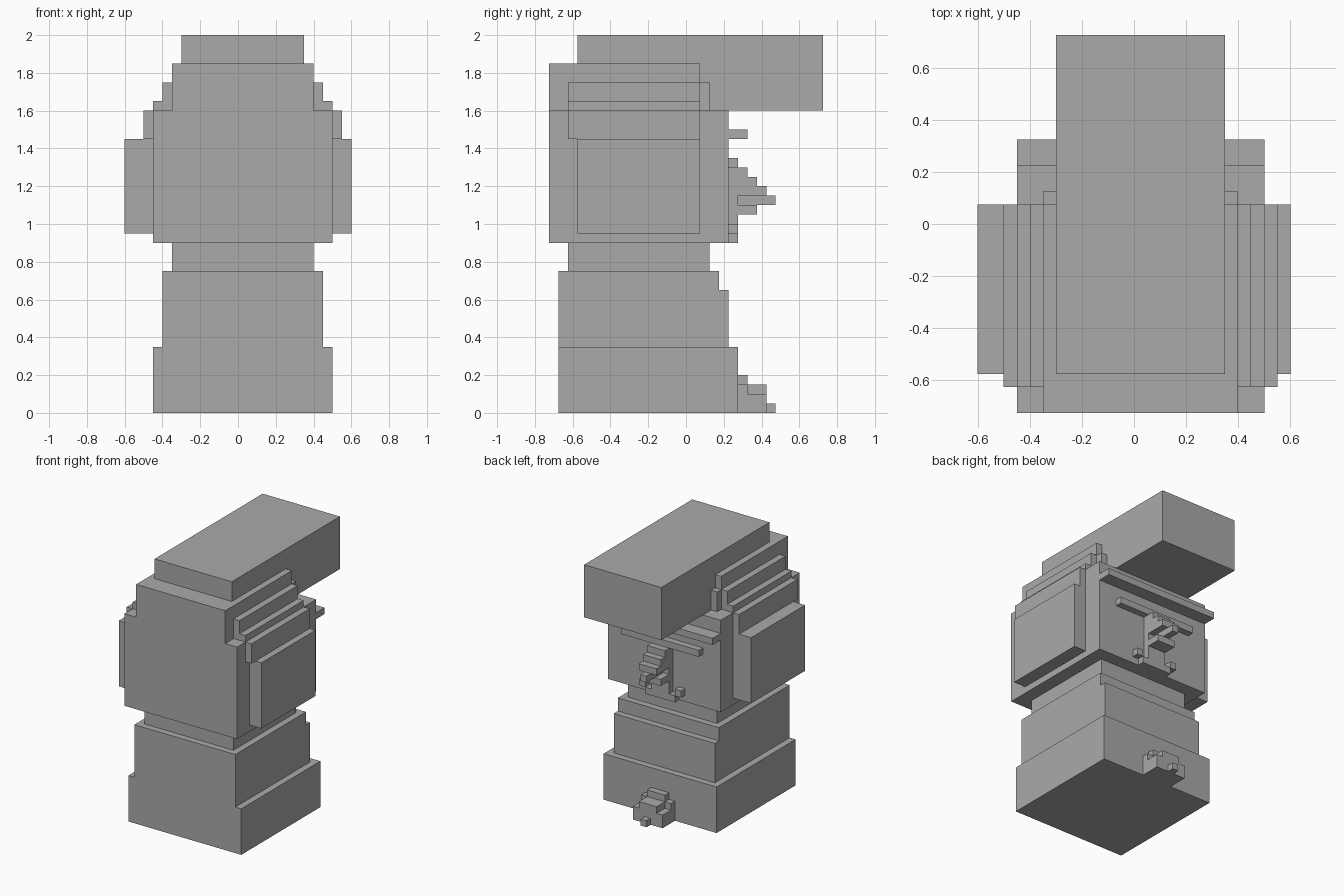
import bpy
import bmesh
from mathutils import Vector

cube = bpy.data.objects.get("Cube")
if cube:
    bpy.data.objects.remove(cube, do_unlink=True)

stone = bpy.data.materials.new("grey_stone")
stone.use_nodes = True
GREY = (0.4, 0.4, 0.4, 1)
stone.diffuse_color = GREY
stone.node_tree.nodes["Principled BSDF"].inputs["Base Color"].default_value = GREY

MID = 0.025  # centre plane of the body


def block(name, x, y, z):
    """Flat box from its x, y and z ranges."""
    lo, hi = Vector((x[0], y[0], z[0])), Vector((x[1], y[1], z[1]))
    bm = bmesh.new()
    bmesh.ops.create_cube(bm, size=1)
    for v in bm.verts:
        v.co = (lo + hi) / 2 + v.co * (hi - lo)
    mesh = bpy.data.meshes.new(name)
    bm.to_mesh(mesh)
    bm.free()
    mesh.materials.append(stone)
    obj = bpy.data.objects.new(name, mesh)
    bpy.context.collection.objects.link(obj)


def centred(name, half, y, z):
    block(name, (MID - half, MID + half), y, z)


# Body and neck
centred("base", 0.475, (-0.675, 0.275), (0, 0.35))
centred("torso", 0.425, (-0.675, 0.225), (0.35, 0.65))
centred("shoulders", 0.425, (-0.675, 0.175), (0.65, 0.75))
centred("neck", 0.375, (-0.625, 0.125), (0.75, 0.9))

# Head with its stepped crown
centred("head", 0.475, (-0.725, 0.225), (0.9, 1.6))
centred("crown", 0.375, (-0.725, 0.075), (1.6, 1.85))
centred("crown_lower_step", 0.475, (-0.625, 0.075), (1.6, 1.65))
centred("crown_upper_step", 0.425, (-0.625, 0.075), (1.65, 1.75))
centred("forehead", 0.375, (0.075, 0.125), (1.6, 1.75))
centred("temples", 0.525, (-0.625, 0.075), (1.45, 1.6))
block("ears", (-0.6, 0.6), (-0.575, 0.075), (0.95, 1.45))

# Overhanging hair
centred("hair", 0.325, (-0.575, 0.725), (1.6, 2.0))

# Face
centred("brow", 0.475, (0.225, 0.325), (1.45, 1.5))
centred("eye_line", 0.325, (0.225, 0.275), (1.3, 1.35))
for i in range(4):
    top = 1.3 - 0.05 * i
    half = 0.025 if i == 3 else 0.075
    centred(f"nose_step_{i + 1}", half, (0.225, 0.325 + 0.05 * i), (top - 0.05, top))
centred("nose_underside", 0.075, (0.225, 0.375), (1.05, 1.1))
centred("upper_lip", 0.075, (0.225, 0.275), (0.95, 1.15))
centred("mouth", 0.125, (0.225, 0.275), (0.9, 0.95))
for side, name in ((1, "left"), (-1, "right")):
    a, b = sorted((MID + side * 0.125, MID + side * 0.175))
    block(f"{name}_mouth_corner", (a, b), (0.225, 0.275), (0.95, 1.0))

# Small ornament at the foot
centred("ornament_back", 0.125, (0.275, 0.325), (0, 0.15))
centred("ornament_wide", 0.125, (0.325, 0.425), (0, 0.1))
centred("ornament_ridge", 0.075, (0.325, 0.425), (0.1, 0.15))
centred("ornament_top", 0.075, (0.275, 0.325), (0.15, 0.2))
centred("ornament_tip", 0.025, (0.425, 0.475), (0, 0.05))
